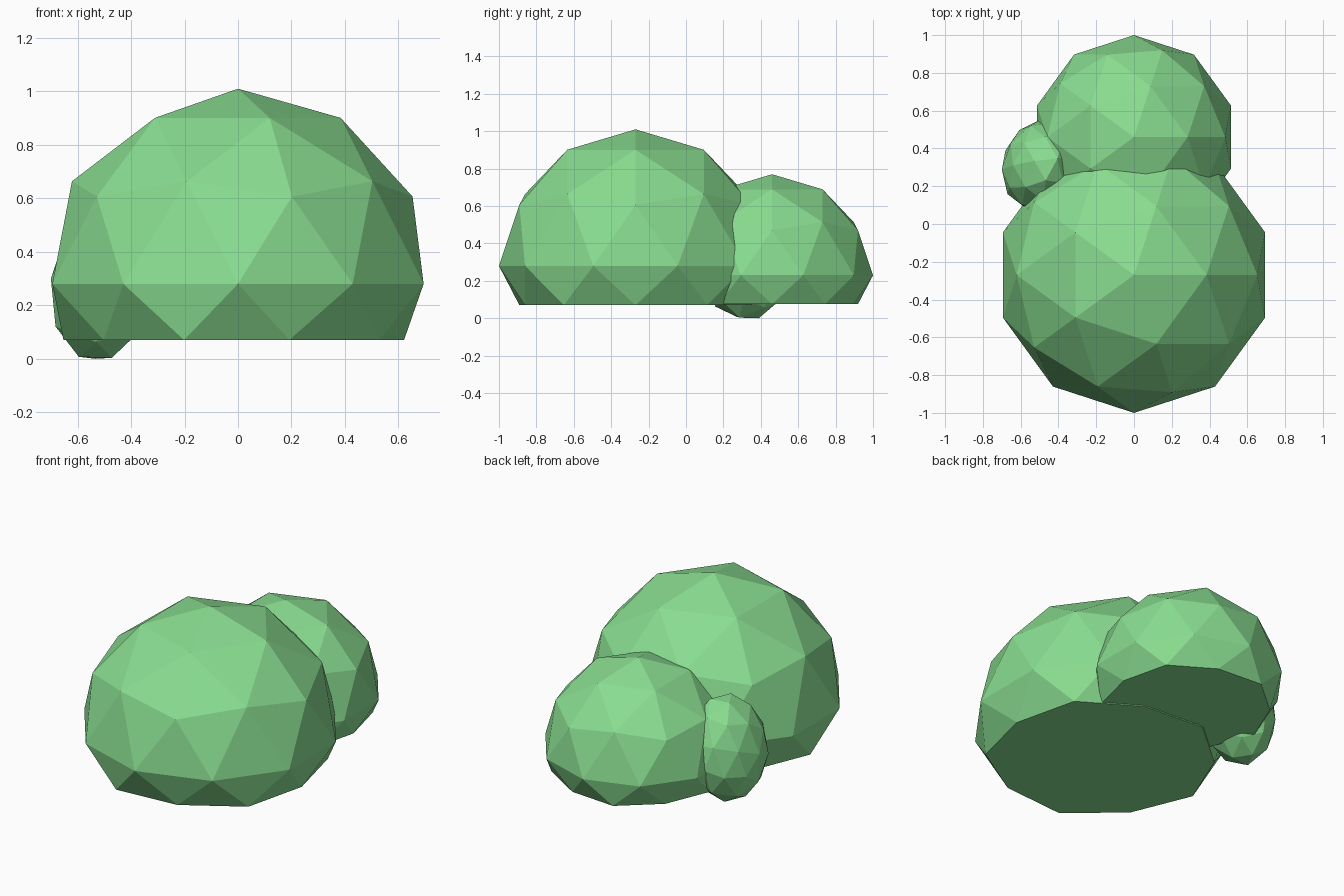
import bpy, bmesh
from math import radians
from mathutils import Matrix

if "Cube" in bpy.data.objects:
    bpy.data.objects.remove(bpy.data.objects["Cube"])

green = bpy.data.materials.new("leaf_green")
green.diffuse_color = (0.25, 0.72, 0.28, 1)
green.use_nodes = True
green.node_tree.nodes["Principled BSDF"].inputs["Base Color"].default_value = green.diffuse_color


def clump(name, matrix, floor=None):
    """Low-poly foliage ball; vertices under 'floor' are flattened onto it."""
    bm = bmesh.new()
    bmesh.ops.create_icosphere(bm, subdivisions=2, radius=1, matrix=matrix)
    if floor is not None:
        for v in bm.verts:
            v.co.z = max(v.co.z, floor)
    mesh = bpy.data.meshes.new(name)
    bm.to_mesh(mesh)
    bm.free()
    mesh.materials.append(green)
    obj = bpy.data.objects.new(name, mesh)
    bpy.context.collection.objects.link(obj)
    return obj


def ball(x, y, z, r):
    return Matrix.Translation((x, y, z)) @ Matrix.Scale(r, 4)


# Two flat-bottomed main clumps
clump("large_clump", ball(0, -0.27, 0.28, 0.73), 0.07)
clump("medium_clump", ball(0, 0.46, 0.23, 0.54), 0.075)

# Small leaning oval clump tucked into the left side
lean = Matrix.Rotation(radians(-15), 4, 'Z') @ Matrix.Rotation(radians(10), 4, 'Y')
oval = Matrix.Diagonal((0.195, 0.245, 0.31, 1))
small = clump("small_clump", Matrix.Translation((-0.50, 0.31, 0.30)) @ lean @ oval
              @ Matrix.Rotation(radians(16), 4, 'X'))
# Rest it on the ground
small.data.transform(Matrix.Translation((0, 0, -min(v.co.z for v in small.data.vertices))))
